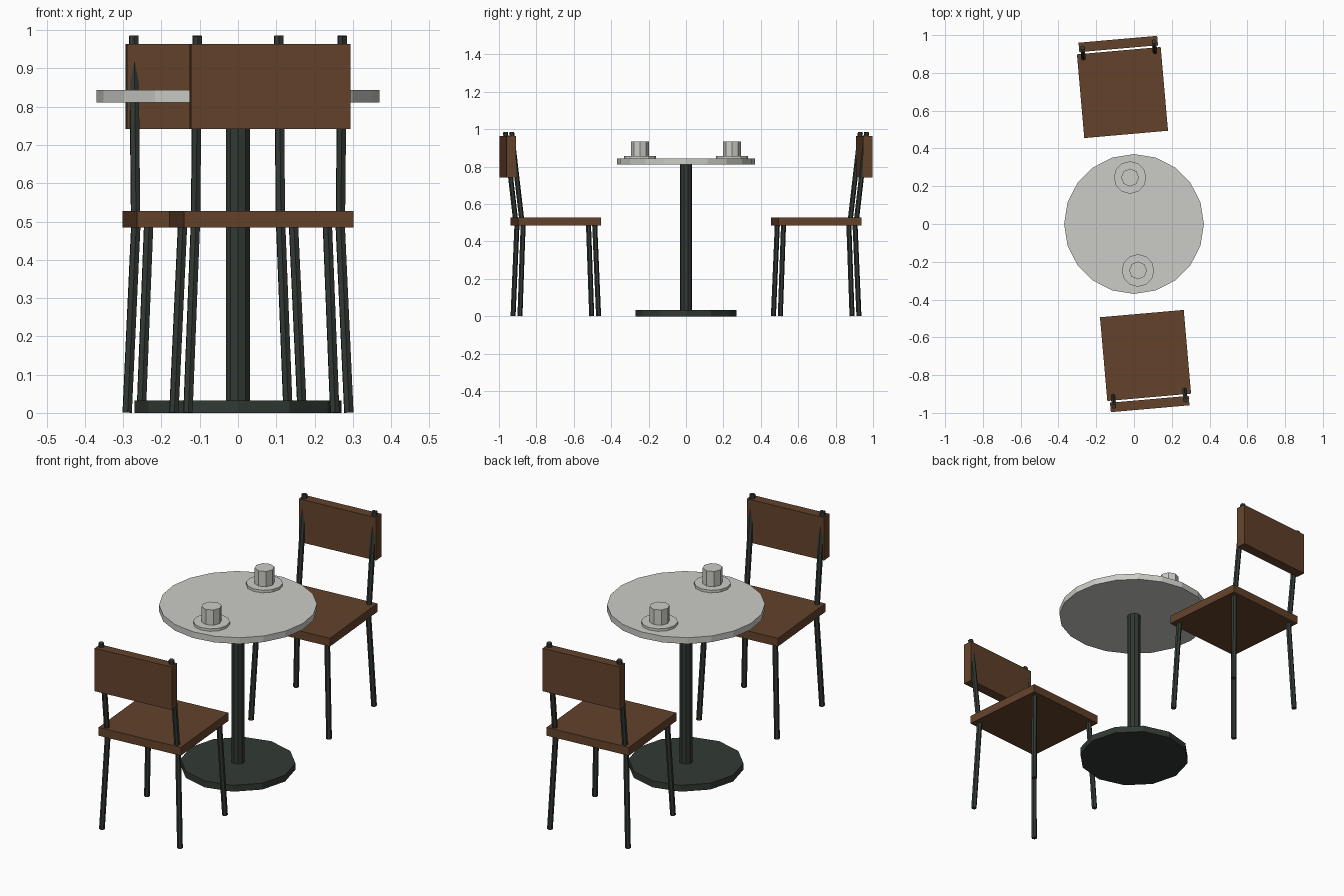
import bpy, math
from mathutils import Vector, Matrix

if "Cube" in bpy.data.objects:
    bpy.data.objects.remove(bpy.data.objects["Cube"])


def material(name, color):
    m = bpy.data.materials.new(name)
    m.diffuse_color = (*color, 1)
    m.use_nodes = True
    m.node_tree.nodes["Principled BSDF"].inputs["Base Color"].default_value = m.diffuse_color
    return m


WOOD = material("brown wood", (0.125, 0.055, 0.024))
METAL = material("dark green metal", (0.031, 0.041, 0.033))
STONE = material("pale stone", (0.60, 0.60, 0.565))


def rod(name, a, b, radius, sides, mat, place=Matrix()):
    """Cylinder running from point a to point b."""
    a, b = Vector(a), Vector(b)
    d = b - a
    bpy.ops.mesh.primitive_cylinder_add(vertices=sides, radius=radius, depth=d.length)
    o = bpy.context.object
    o.name = name
    # z rotation is left out so that facets keep their orientation
    turn = Vector((0, 0, 1)).rotation_difference(d).to_matrix().to_4x4()
    o.matrix_world = place @ Matrix.Translation((a + b) / 2) @ turn
    o.data.materials.append(mat)
    return o


def box(name, center, size, mat, place):
    bpy.ops.mesh.primitive_cube_add(size=1)
    o = bpy.context.object
    o.name = name
    o.data.transform(Matrix.Diagonal((*size, 1)))
    o.matrix_world = place @ Matrix.Translation(center)
    o.data.materials.append(mat)
    return o


# Table: foot, column and round top
rod("table_base", (0, 0, 0), (0, 0, 0.033), 0.27, 12, METAL)
rod("table_column", (0, 0, 0.03), (0, 0, 0.812), 0.033, 10, METAL)
rod("table_top", (0, 0, 0.811), (0, 0, 0.843), 0.37, 20, STONE)

# Two cups on saucers
for s in (1, -1):
    x, y = -0.021 * s, 0.246 * s
    rod("saucer", (x, y, 0.842), (x, y, 0.856), 0.086, 12, STONE)
    rod("cup", (x, y, 0.855), (x, y, 0.935), 0.047, 8, STONE)

# Two chairs facing the table, each turned slightly
for angle, s in ((5, 1), (185, -1)):
    place = Matrix.Translation((-0.061 * s, 0.696 * s, 0)) @ Matrix.Rotation(math.radians(angle), 4, 'Z')
    box("seat", (0, 0, 0.506), (0.445, 0.445, 0.043), WOOD, place)
    box("backrest", (0, 0.258, 0.853), (0.418, 0.05, 0.222), WOOD, place)
    for sx in (-1, 1):
        # leaning back posts
        rod("back_post", (sx * 0.19, 0.199, 0.51), (sx * 0.19, 0.254, 0.985), 0.0135, 6, METAL, place)
        # splayed legs
        for sy in (-1, 1):
            rod("leg", (sx * 0.211, sy * 0.211, 0.001), (sx * 0.19, sy * 0.192, 0.49), 0.0135, 6, METAL, place)
